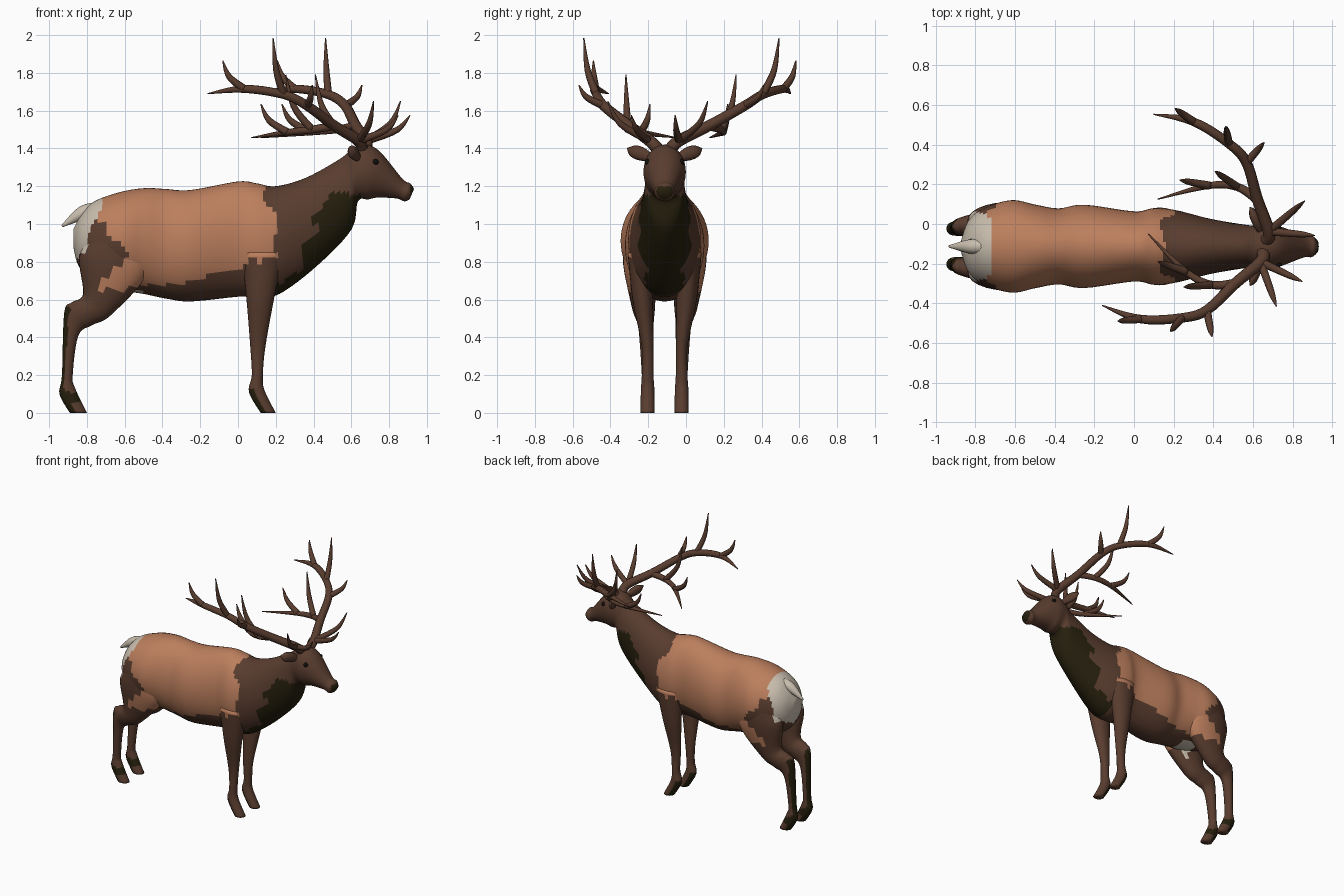
import bpy, bmesh, math
from mathutils import Vector

if "Cube" in bpy.data.objects:
    bpy.data.objects.remove(bpy.data.objects["Cube"])

CY = -0.113          # the animal's centre plane
BROWN, TAN, DARK, CREAM, BLACK = range(5)
COLOURS = {"brown_coat": (.10, .046, .028), "tan_coat": (.50, .21, .11),
           "dark_mane": (.019, .014, .004), "cream_rump": (.58, .51, .42),
           "black_eye": (.006, .005, .004)}
mats = []
for name, col in COLOURS.items():
    m = bpy.data.materials.new(name)
    m.diffuse_color = (*col, 1)
    m.use_nodes = True
    m.node_tree.nodes["Principled BSDF"].inputs["Base Color"].default_value = m.diffuse_color
    mats.append(m)


def clamp(t):
    return min(max(t, 0), 1)


def smooth_path(pts, steps):
    """Catmull-Rom interpolation of tuples of any length."""
    out = []
    for i in range(len(pts) - 1):
        a, b, c, d = pts[max(i - 1, 0)], pts[i], pts[i + 1], pts[min(i + 2, len(pts) - 1)]
        for k in range(steps):
            t = k / steps
            out.append([(2 * q + (r - p) * t + (2 * p - 5 * q + 4 * r - s) * t * t
                         + (3 * q - p - 3 * r + s) * t ** 3) / 2
                        for p, q, r, s in zip(a, b, c, d)])
    return out + [list(pts[-1])]


def skin(bm, rings):
    vs = [[bm.verts.new(p) for p in ring] for ring in rings]
    n = len(vs[0])
    for r0, r1 in zip(vs, vs[1:]):
        for i in range(n):
            j = (i + 1) % n
            bm.faces.new((r0[i], r0[j], r1[j], r1[i]))
    bm.faces.new(vs[0])
    bm.faces.new(vs[-1])


def finish(name, bm, paint):
    bmesh.ops.recalc_face_normals(bm, faces=bm.faces)
    bm.normal_update()
    for f in bm.faces:
        f.smooth = True
        f.material_index = paint(f.calc_center_median(), f.normal)
    me = bpy.data.meshes.new(name)
    bm.to_mesh(me)
    bm.free()
    for m in mats:
        me.materials.append(m)
    bpy.context.collection.objects.link(bpy.data.objects.new(name, me))


def loft(name, rows, paint, n):
    """Each row: x1, z1, x2, z2 (two ends of the section), half width, y offset."""
    rings = []
    for x1, z1, x2, z2, w, y in smooth_path(rows, 6):
        c = Vector(((x1 + x2) / 2, CY + y, (z1 + z2) / 2))
        ax = Vector(((x1 - x2) / 2, 0, (z1 - z2) / 2))
        rings.append([c + ax * math.cos(a) + Vector((0, w * math.sin(a), 0))
                      for a in (math.tau * i / n for i in range(n))])
    bm = bmesh.new()
    skin(bm, rings)
    finish(name, bm, paint)


def tube(bm, pts, n=10, flat=1.0):
    """Each point: x, y, z, radius."""
    path = smooth_path(pts, 5)
    pos = [Vector(p[:3]) for p in path]
    rings, u = [], None
    for i, p in enumerate(path):
        t = (pos[min(i + 1, len(pos) - 1)] - pos[max(i - 1, 0)]).normalized()
        u = t.orthogonal() if u is None else u - t * u.dot(t)
        u.normalize()
        ring = []
        for k in range(n):
            a = math.tau * k / n
            d = (u * math.cos(a) + t.cross(u) * math.sin(a)) * max(p[3], .002)
            d.x *= flat
            ring.append(pos[i] + d)
        rings.append(ring)
    skin(bm, rings)


def coat(c, n):
    """Coat pattern by position."""
    x, z, dy = c.x, c.z, abs(c.y - CY)
    wob = .012 * math.sin(31 * z + 9 * x) + .008 * math.sin(57 * x + 20 * dy)
    if x < -.70 - .4 * (1.15 - z) + wob and z > .78 and dy < .17:
        return CREAM
    if -.64 < x < -.50 and z < .69 and dy < .07:
        return CREAM
    if x > .912 and 1.15 < z < 1.2:
        return DARK
    if .25 + .43 * (z - .65) + 2 * wob < x < .65 and z < 1.165 + wob:
        return DARK
    if x > .2 and z < .68 and dy < .12:
        return DARK
    back = -.62 - .9 * max(z - .9, 0)
    front = .19 - .5 * max(z - 1.08, 0) - .2 * max(.9 - z, 0)
    if back < x - 2 * wob < front and z > .69 + .11 * clamp(4 * x + .8) + wob:
        return TAN
    if -.73 < x < -.6 and .64 + wob < z < .73 and dy > .12:
        return TAN
    return BROWN


def leg_coat(c, n):
    hind = c.x < -.3
    if c.z < .13 and n.x < -.15 or hind and .05 < c.z < .11:
        return DARK
    if hind and c.z < .56 and n.x < -.45:
        return DARK
    return coat(c, n) if c.z > (.6 if hind else .68) else BROWN


# body, neck and head: top x, z, bottom x, z, half width
body = [(-.872, .97, -.872, .88, .03), (-.83, 1.05, -.845, .78, .125),
        (-.76, 1.12, -.77, .70, .19), (-.62, 1.17, -.62, .65, .233),
        (-.49, 1.19, -.50, .63, .21), (-.38, 1.185, -.38, .605, .192),
        (-.25, 1.18, -.25, .59, .21), (0, 1.225, 0, .615, .177),
        (.10, 1.215, .10, .615, .193), (.20, 1.2, .22, .63, .183),
        (.36, 1.245, .42, .78, .138), (.54, 1.345, .60, .97, .108),
        (.60, 1.395, .635, 1.12, .105), (.67, 1.42, .69, 1.13, .112),
        (.75, 1.385, .74, 1.14, .098), (.87, 1.24, .84, 1.135, .056),
        (.912, 1.215, .88, 1.12, .054), (.932, 1.185, .908, 1.13, .034)]
loft("body", [(*r, 0) for r in body], coat, 56)

# legs: back x, z, front x, z; the width and the spread grow with height
hind = [(-.78, .95, -.50, .95), (-.84, .82, -.48, .74), (-.82, .63, -.67, .52),
        (-.88, .585, -.77, .465), (-.92, .53, -.845, .41), (-.932, .20, -.875, .20),
        (-.945, .10, -.862, .13), (-.89, 0, -.80, 0)]
fore = [(.02, .85, .24, .85), (.045, .60, .19, .60), (.065, .35, .145, .35),
        (.073, .20, .132, .20), (.058, .11, .14, .12), (.12, 0, .20, 0)]


def leg(name, rows, grow, s):
    full = []
    for r in rows:
        z = (r[1] + r[3]) / 2
        foot = .006 * clamp(2 - 10 * z)
        full.append((*r, .031 + foot + grow * clamp((z - .42) / .28),
                     s * (.09 + .04 * clamp((z - .4) / .3))))
    loft(name, full, leg_coat, 24)


# antlers: forward, sideways, height; turned 15 degrees about the head
BEAM = [(.01, .03, 1.39), (.01, .08, 1.44), (-.086, .218, 1.52), (-.189, .385, 1.625),
        (-.30, .455, 1.685), (-.50, .515, 1.715), (-.705, .499, 1.69)]
REAR = [BEAM[2], (-.20, .255, 1.50), (-.34, .225, 1.485), (-.574, .091, 1.457)]
TINES = [(BEAM[4], (-.337, .535, 1.985)), (BEAM[5], (-.607, .555, 1.865)),
         (BEAM[3], (-.13, .506, 1.735)), (REAR[1], (-.33, .302, 1.79)),
         (REAR[2], (-.49, .213, 1.635)), (BEAM[1], (.144, .274, 1.65)),
         (BEAM[1], (.237, .12, 1.575))]


def branch(bm, pts, r, s):
    last = len(pts) - 1
    tube(bm, [(.65 + .966 * u + .26 * s * v, -.112 - .26 * u + .966 * s * v, z,
               r * (1 - .45 * i / last) if i < last else .003)
              for i, (u, v, z) in enumerate(pts)])


def tine(bm, base, tip, s):
    a, b = Vector(base), Vector(tip)
    out = Vector((b.x - a.x, b.y - a.y, -.35 * (b.z - a.z)))
    branch(bm, [a, a.lerp(b, .5) + out * .2, b], .021, s)


for s, tag in ((1, "left"), (-1, "right")):
    leg("hind_leg_" + tag, hind, .058, s)
    leg("fore_leg_" + tag, fore, .035, s)

    bm = bmesh.new()
    tube(bm, [(.64, CY + s * .07, 1.35, .02), (.62, CY + s * .12, 1.37, .036),
              (.60, CY + s * .165, 1.385, .033), (.585, CY + s * .197, 1.40, .004)], flat=.6)
    finish("ear_" + tag, bm, lambda c, n: BROWN)

    bm = bmesh.new()
    bmesh.ops.create_uvsphere(bm, u_segments=12, v_segments=8, radius=.016)
    bmesh.ops.translate(bm, verts=bm.verts, vec=(.728, CY + s * .09, 1.328))
    finish("eye_" + tag, bm, lambda c, n: BLACK)

    bm = bmesh.new()
    branch(bm, BEAM, .034, s)
    branch(bm, REAR, .024, s)
    for base, tip in TINES:
        tine(bm, base, tip, s)
    finish("antler_" + tag, bm, lambda c, n: BROWN)

# tail
bm = bmesh.new()
tube(bm, [(-.76, CY, 1.08, .035), (-.83, CY, 1.055, .036), (-.932, CY, .988, .006)], n=14)
finish("tail", bm, lambda c, n: CREAM)
